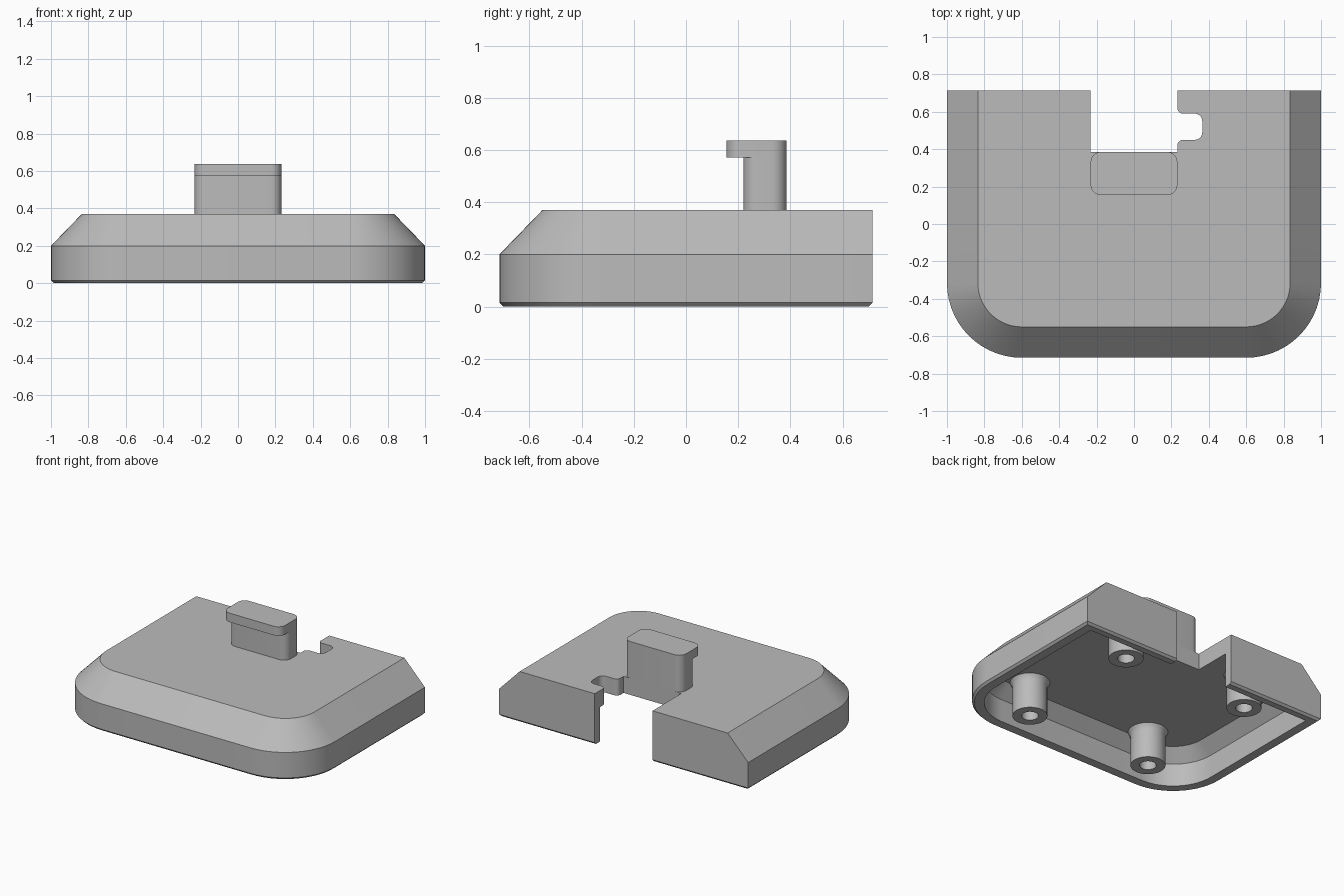
import bpy, bmesh, math
from mathutils import Vector

cube = bpy.data.objects.get("Cube")
if cube:
    bpy.data.objects.remove(cube, do_unlink=True)

grey = bpy.data.materials.new("plain_grey")
grey.use_nodes = True
colour = (0.5, 0.5, 0.5, 1)
grey.diffuse_color = colour
grey.node_tree.nodes["Principled BSDF"].inputs["Base Color"].default_value = colour


def fillet(corners, steps=8):
    """Outline from (x, y, radius) corners, rounding right-angle corners."""
    out = []
    n = len(corners)
    for i, (x, y, r) in enumerate(corners):
        p = Vector((x, y))
        if r == 0:
            out.append(p)
            continue
        a = (Vector(corners[i - 1][:2]) - p).normalized() * r
        b = (Vector(corners[(i + 1) % n][:2]) - p).normalized() * r
        centre = p + a + b
        for k in range(steps + 1):
            t = math.pi / 2 * k / steps
            out.append(centre - b * math.cos(t) - a * math.sin(t))
    return out


def loft(name, rings, closed=False):
    """Skin a list of (outline, z) rings; cap the ends or join them in a loop."""
    bm = bmesh.new()
    loops = [[bm.verts.new((p.x, p.y, z)) for p in pts] for pts, z in rings]
    pairs = list(zip(loops, loops[1:]))
    if closed:
        pairs.append((loops[-1], loops[0]))
    else:
        bm.faces.new(loops[0])
        bm.faces.new(loops[-1])
    for lo, hi in pairs:
        for i in range(len(lo)):
            j = (i + 1) % len(lo)
            bm.faces.new((lo[i], lo[j], hi[j], hi[i]))
    bmesh.ops.recalc_face_normals(bm, faces=bm.faces)
    mesh = bpy.data.meshes.new(name)
    bm.to_mesh(mesh)
    bm.free()
    mesh.materials.append(grey)
    obj = bpy.data.objects.new(name, mesh)
    bpy.context.collection.objects.link(obj)
    return obj


def activate(obj):
    bpy.ops.object.select_all(action='DESELECT')
    obj.select_set(True)
    bpy.context.view_layer.objects.active = obj


def smooth(obj):
    activate(obj)
    bpy.ops.object.shade_smooth_by_angle(angle=math.radians(30))


def footprint(inset, back):
    """Square back, rounded front corners."""
    x, y, r = 1 - inset, -0.715 + inset, 0.4 - inset
    return fillet([(-x, back, 0), (-x, y, r), (x, y, r), (x, back, 0)], 14)


# Hollow shell: top, slope, wall, bottom bevel, rim, inner wall, ceiling
shell = loft("shell", [
    (footprint(0.165, 0.715), 0.37),
    (footprint(0, 0.715), 0.2),
    (footprint(0, 0.715), 0.015),
    (footprint(0.015, 0.7), 0),
    (footprint(0.08, 0.655), 0),
    (footprint(0.08, 0.655), 0.165),
    (footprint(0.165, 0.655), 0.25),
])

# Back notch with a rounded side slot
w = 0.232
notch = fillet([
    (-w, 0.385, 0), (w, 0.385, 0), (w, 0.45, 0.03), (0.365, 0.45, 0.04),
    (0.365, 0.59, 0.04), (w, 0.59, 0.03), (w, 0.9, 0), (-w, 0.9, 0)])
cutter = loft("notch_cutter", [(notch, -0.2), (notch, 0.6)])
cutter.hide_render = True
mod = shell.modifiers.new("notch", 'BOOLEAN')
mod.operation = 'DIFFERENCE'
mod.solver = 'EXACT'
mod.object = cutter
activate(shell)
bpy.ops.object.modifier_apply(modifier=mod.name)
bpy.data.objects.remove(cutter, do_unlink=True)
smooth(shell)


def rounded_box(name, front, z0, z1):
    pts = fillet([(-w, 0.385, 0.055), (-w, front, 0.055),
                  (w, front, 0.055), (w, 0.385, 0.055)])
    smooth(loft(name, [(pts, z0), (pts, z1)]))


# Hook: upright post and forward-reaching cap
rounded_box("hook_post", 0.22, 0.255, 0.572)
rounded_box("hook_cap", 0.155, 0.572, 0.637)


def circle(cx, cy, r, n=32):
    return [Vector((cx + r * math.cos(2 * math.pi * i / n),
                    cy + r * math.sin(2 * math.pi * i / n))) for i in range(n)]


# Four hollow screw bosses with flared roots
for side, x in (("right", -0.505), ("left", 0.505)):
    for end, y in (("front", -0.46), ("back", 0.52)):
        profile = [(0.055, 0.2), (0.055, 0), (0.115, 0), (0.115, 0.21),
                   (0.121, 0.235), (0.135, 0.255)]
        boss = loft(f"screw_boss_{end}_{side}",
                    [(circle(x, y, r), z) for r, z in profile])
        smooth(boss)
